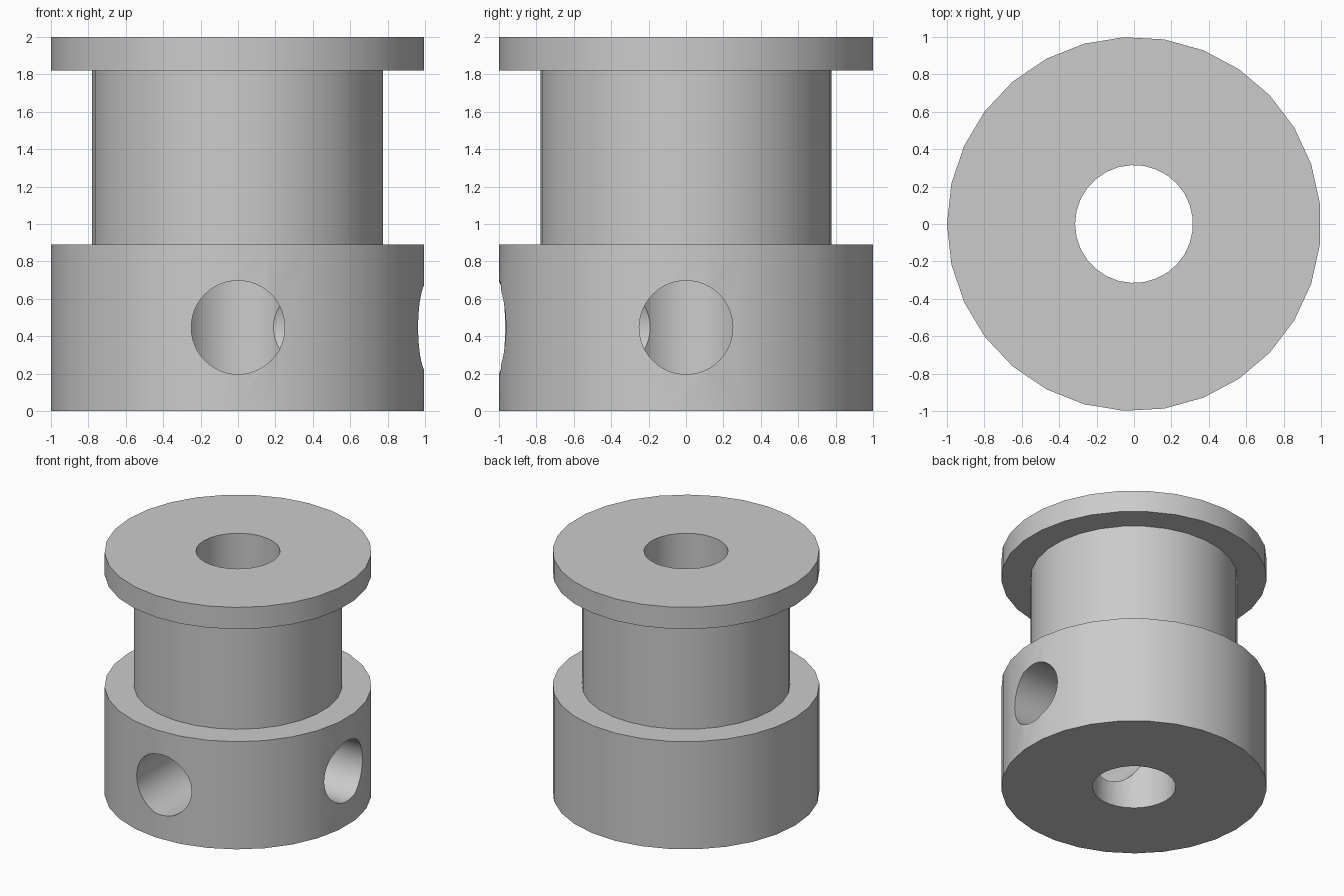
import bpy, bmesh, math
from mathutils import Matrix

cube = bpy.data.objects.get("Cube")
if cube:
    bpy.data.objects.remove(cube, do_unlink=True)

SIDES = 29
RADIUS, NECK, BORE = 1.0, 0.78, 0.315
BASE_TOP, FLANGE_BOTTOM, TOP = 0.89, 1.82, 2.0
HOLE_RADIUS, HOLE_Z = 0.25, 0.447

grey = bpy.data.materials.new("plain grey")
grey.use_nodes = True
colour = (0.6, 0.6, 0.6, 1)
grey.diffuse_color = colour
grey.node_tree.nodes["Principled BSDF"].inputs["Base Color"].default_value = colour


def add_object(name, bm):
    bmesh.ops.recalc_face_normals(bm, faces=bm.faces[:])
    mesh = bpy.data.meshes.new(name)
    bm.to_mesh(mesh)
    bm.free()
    mesh.materials.append(grey)
    obj = bpy.data.objects.new(name, mesh)
    bpy.context.collection.objects.link(obj)
    return obj


def lathe(name, profile):
    """Turn a closed (radius, height) profile around z, first vertex at -x."""
    bm = bmesh.new()
    rings = []
    for i in range(SIDES):
        a = math.pi + math.tau * i / SIDES
        rings.append([bm.verts.new((r * math.cos(a), r * math.sin(a), z))
                      for r, z in profile])
    n = len(profile)
    for i in range(SIDES):
        a, b = rings[i], rings[(i + 1) % SIDES]
        for j in range(n):
            k = (j + 1) % n
            bm.faces.new((a[j], b[j], b[k], a[k]))
    return add_object(name, bm)


# Spool body: wide base, narrow neck, top flange and through bore
body = lathe("pulley_body", [
    (BORE, 0), (RADIUS, 0), (RADIUS, BASE_TOP), (NECK, BASE_TOP),
    (NECK, FLANGE_BOTTOM), (RADIUS, FLANGE_BOTTOM), (RADIUS, TOP), (BORE, TOP)])

# Two radial screw holes, at the front and on the left, reaching the bore
for name, angle in (("front_hole_cutter", -math.pi / 2), ("left_hole_cutter", 0)):
    bm = bmesh.new()
    place = (Matrix.Translation((0, 0, HOLE_Z)) @ Matrix.Rotation(angle, 4, 'Z')
             @ Matrix.Translation((0.65, 0, 0)) @ Matrix.Rotation(math.pi / 2, 4, 'Y'))
    bmesh.ops.create_cone(bm, cap_ends=True, segments=48, radius1=HOLE_RADIUS,
                          radius2=HOLE_RADIUS, depth=1.1, matrix=place)
    cutter = add_object(name, bm)
    cutter.hide_render = True
    cut = body.modifiers.new(name, 'BOOLEAN')
    cut.operation = 'DIFFERENCE'
    cut.solver = 'EXACT'
    cut.object = cutter
    bpy.context.view_layer.objects.active = body
    bpy.ops.object.modifier_apply(modifier=cut.name)
    bpy.data.objects.remove(cutter, do_unlink=True)

# Smooth round walls with sharp rims
bpy.ops.object.select_all(action='DESELECT')
body.select_set(True)
bpy.context.view_layer.objects.active = body
bpy.ops.object.shade_smooth_by_angle(angle=math.radians(30))
